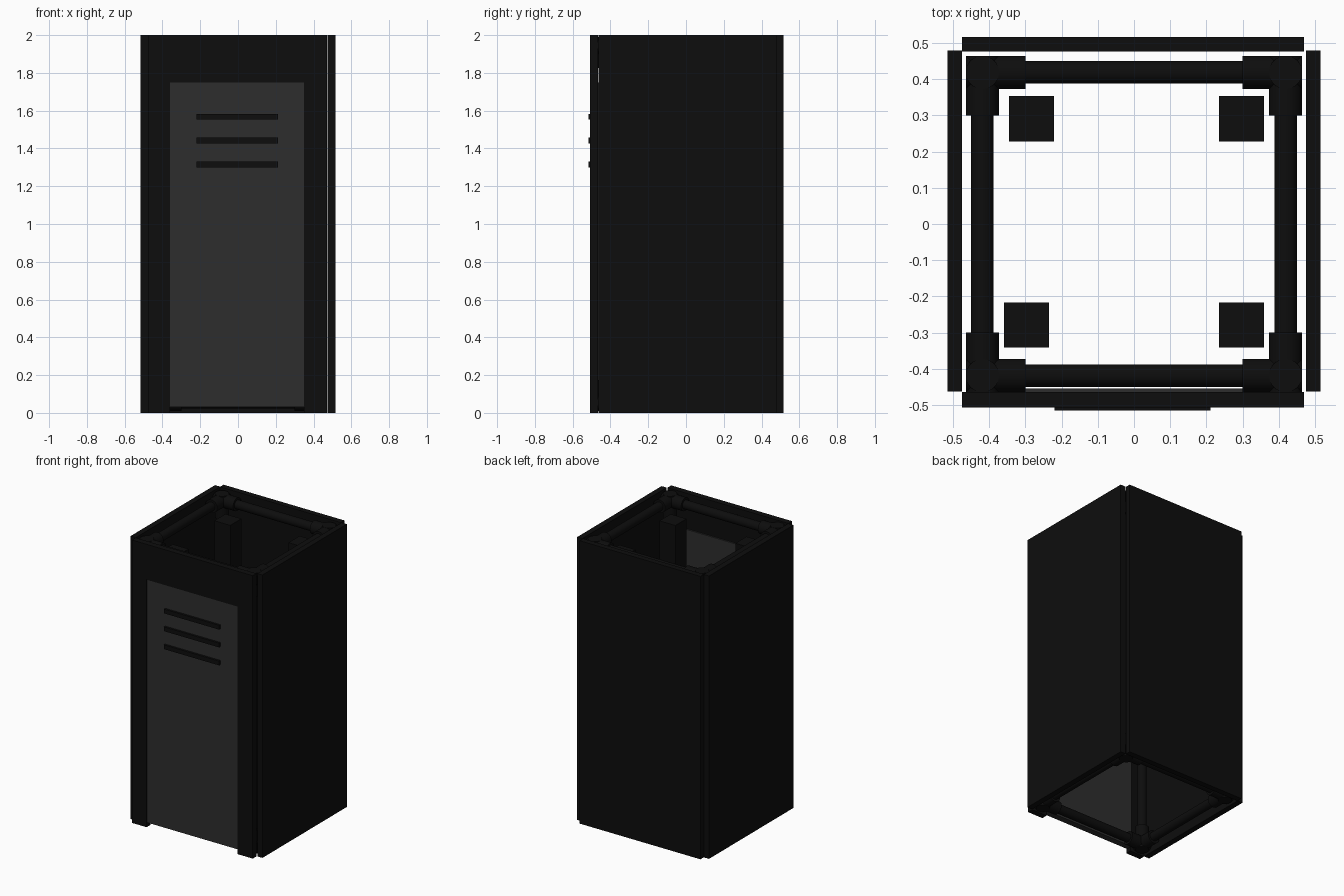
import bpy, bmesh
from math import pi
from mathutils import Vector

if "Cube" in bpy.data.objects:
    bpy.data.objects.remove(bpy.data.objects["Cube"])


def material(name, v):
    m = bpy.data.materials.new(name)
    m.diffuse_color = (v, v, v, 1)
    m.use_nodes = True
    m.node_tree.nodes["Principled BSDF"].inputs["Base Color"].default_value = m.diffuse_color
    return m


BLACK = material("black", 0.004)
GREY = material("dark_grey", 0.027)


def finish(name, bm, mat):
    bmesh.ops.recalc_face_normals(bm, faces=bm.faces)
    me = bpy.data.meshes.new(name)
    bm.to_mesh(me)
    bm.free()
    me.materials.append(mat)
    ob = bpy.data.objects.new(name, me)
    bpy.context.collection.objects.link(ob)
    return ob


def box(name, x, y, z, mat=BLACK):
    bm = bmesh.new()
    bmesh.ops.create_cube(bm, size=1)
    for v in bm.verts:
        v.co = Vector([(r[0] + r[1]) / 2 + c * (r[1] - r[0]) for c, r in zip(v.co, (x, y, z))])
    return finish(name, bm, mat)


def tube(name, a, b, r):
    a, b = Vector(a), Vector(b)
    d = b - a
    bm = bmesh.new()
    bmesh.ops.create_cone(bm, cap_ends=True, segments=32, radius1=r, radius2=r, depth=d.length)
    rot = Vector((0, 0, 1)).rotation_difference(d.normalized()).to_matrix()
    for v in bm.verts:
        v.co = rot @ v.co + (a + b) / 2
    ob = finish(name, bm, BLACK)
    bpy.ops.object.select_all(action='DESELECT')
    ob.select_set(True)
    bpy.context.view_layer.objects.active = ob
    bpy.ops.object.shade_smooth_by_angle(angle=pi / 5)


# Side and back panels
box("left_panel", (-0.516, -0.475), (-0.463, 0.48), (0, 2))
box("right_panel", (0.475, 0.515), (-0.463, 0.48), (0, 2))
box("back_panel", (-0.475, 0.47), (0.477, 0.517), (0, 2))

# Front panel: upside-down U around the doorway
outline = [(-0.475, 0), (-0.36, 0), (-0.36, 1.75), (0.35, 1.75), (0.35, 0),
           (0.47, 0), (0.47, 2), (-0.475, 2)]
bm = bmesh.new()
face = bm.faces.new([bm.verts.new((x, -0.507, z)) for x, z in outline])
ext = bmesh.ops.extrude_face_region(bm, geom=[face])
bmesh.ops.translate(bm, vec=(0, 0.042, 0),
                    verts=[g for g in ext["geom"] if isinstance(g, bmesh.types.BMVert)])
finish("front_panel", bm, BLACK)

# Door with three vent slats
box("door", (-0.36, 0.35), (-0.5, -0.455), (0.03, 1.75), GREY)
for z in (1.568, 1.442, 1.315):
    box("door_vent", (-0.22, 0.212), (-0.515, -0.49), (z - 0.015, z + 0.015))

# Pipe frame: rails, uprights and three-way corner fittings
P, R, F, ARM = 0.419, 0.031, 0.046, 0.165
LEVELS = ((0.055, 1), (1.945, -1))
for z, dz in LEVELS:
    for s in (-1, 1):
        tube("frame_rail_x", (-P, s * P, z), (P, s * P, z), R)
        tube("frame_rail_y", (s * P, -P, z), (s * P, P, z), R)
        for t in (-1, 1):
            o, i = P + F, P + F - ARM
            tube("corner_fitting_x", (s * o, t * P, z), (s * i, t * P, z), F)
            tube("corner_fitting_y", (s * P, t * o, z), (s * P, t * i, z), F)
            tube("corner_fitting_z", (s * P, t * P, z - dz * F), (s * P, t * P, z + dz * (ARM - F)), F)
for s in (-1, 1):
    for t in (-1, 1):
        tube("frame_upright", (s * P, t * P, 0.055), (s * P, t * P, 1.945), R)

# Square blocks hanging inside the upper part
for x, y in ((-0.283, 0.291), (0.297, 0.291), (-0.297, -0.279), (0.297, -0.279)):
    box("inner_block", (x - 0.0625, x + 0.0625), (y - 0.0625, y + 0.0625), (1.25, 1.89))
